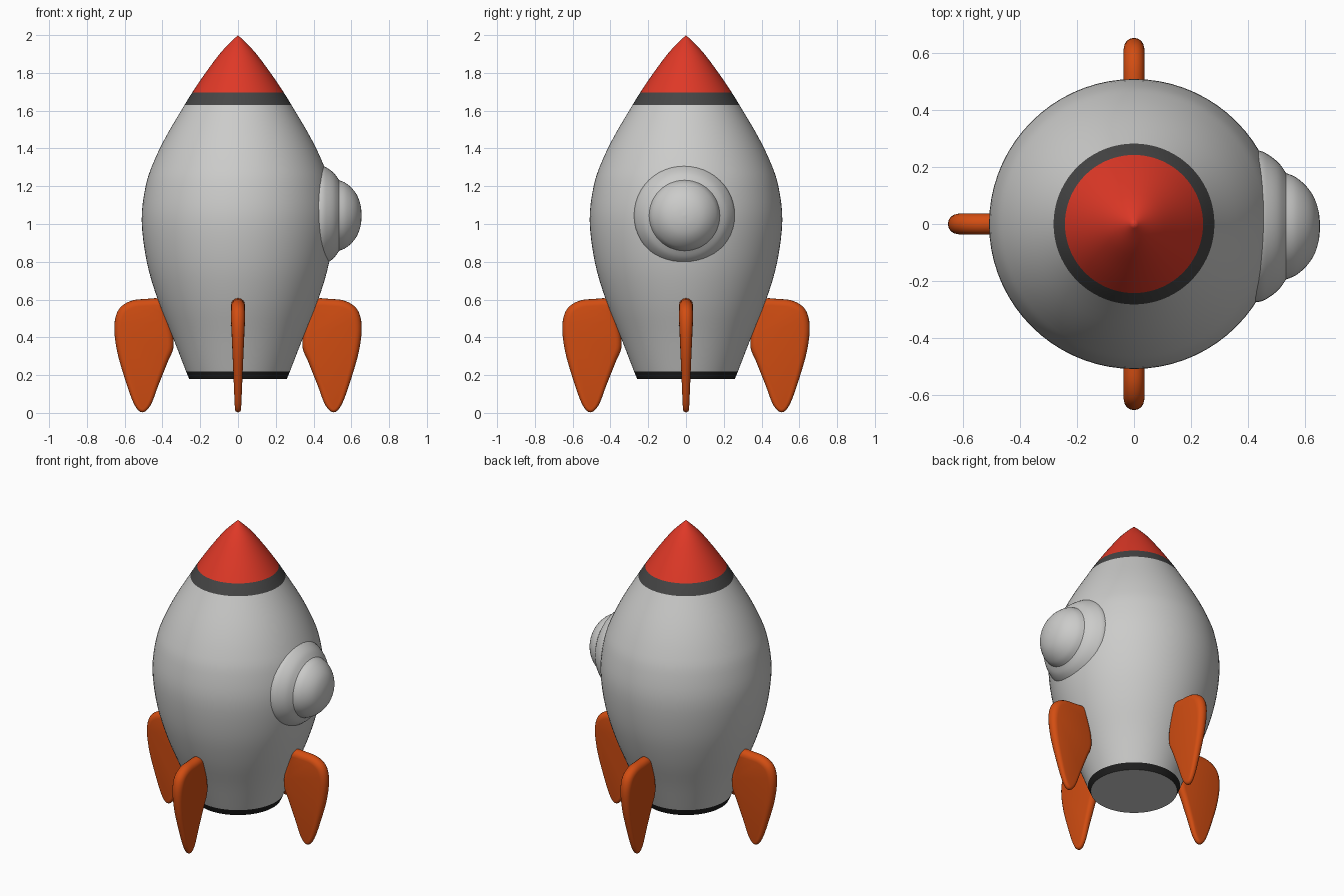
import bpy, bmesh, math
from mathutils import Vector, Matrix

if "Cube" in bpy.data.objects:
    bpy.data.objects.remove(bpy.data.objects["Cube"])


def material(name, rgb):
    m = bpy.data.materials.new(name)
    m.diffuse_color = (*rgb, 1)
    m.use_nodes = True
    m.node_tree.nodes["Principled BSDF"].inputs["Base Color"].default_value = m.diffuse_color
    return m


GREY = material("hull grey", (0.60, 0.60, 0.59))
RED = material("nose red", (0.74, 0.04, 0.02))
DARK = material("band dark grey", (0.06, 0.06, 0.06))
BLACK = material("rim black", (0.014, 0.014, 0.014))
ORANGE = material("fin orange", (0.65, 0.075, 0.006))


def spline(pts, steps, closed=False):
    """Smooth Catmull-Rom curve through 2D points."""
    n, out = len(pts), []
    get = lambda i: Vector(pts[i % n] if closed else pts[max(0, min(n - 1, i))])
    for i in range(n if closed else n - 1):
        a, b, c, d = (get(i + k) for k in (-1, 0, 1, 2))
        for s in range(steps):
            t = s / steps
            out.append(0.5 * (2 * b + (c - a) * t + (2 * a - 5 * b + 4 * c - d) * t * t
                              + (3 * b - a - 3 * c + d) * t ** 3))
    if not closed:
        out.append(get(n - 1))
    return out


def finish(bm, name, mats, angle=40):
    bmesh.ops.recalc_face_normals(bm, faces=bm.faces)
    me = bpy.data.meshes.new(name)
    bm.to_mesh(me)
    bm.free()
    for m in mats:
        me.materials.append(m)
    ob = bpy.data.objects.new(name, me)
    bpy.context.collection.objects.link(ob)
    bpy.ops.object.select_all(action='DESELECT')
    ob.select_set(True)
    bpy.context.view_layer.objects.active = ob
    bpy.ops.object.shade_smooth_by_angle(angle=math.radians(angle))
    return ob


def lathe(profile, sides):
    """Revolve (radius, height) points about z; zero radii merge to poles."""
    bm = bmesh.new()
    vs = [bm.verts.new((max(r, 0), 0, z)) for r, z in profile]
    es = [bm.edges.new(p) for p in zip(vs, vs[1:])]
    bmesh.ops.spin(bm, geom=vs + es, axis=(0, 0, 1), cent=(0, 0, 0),
                   angle=math.tau, steps=sides, use_duplicate=False)
    bmesh.ops.remove_doubles(bm, verts=bm.verts, dist=1e-5)
    return bm


# hull, with nose, band and bottom rim coloured by height
hull = [(0.258, 0.18), (0.275, 0.22), (0.345, 0.40), (0.425, 0.60), (0.483, 0.80),
        (0.51, 1.02), (0.489, 1.20), (0.45, 1.32), (0.383, 1.46), (0.283, 1.63),
        (0.243, 1.695), (0.172, 1.80), (0.085, 1.915), (0, 2.0)]
bm = lathe([Vector((0, 0.18))] + spline(hull, 4), 72)
for f in bm.faces:
    z = f.calc_center_median().z
    flat = max(v.co.z for v in f.verts) < 0.181
    f.material_index = (0 if flat else 3 if z < 0.22 else
                        1 if z > 1.695 else 2 if z > 1.63 else 0)
finish(bm, "hull", [GREY, RED, DARK, BLACK])

# round porthole on the right side: outer ring and inner dome
ring = spline([(0.268, 0.38), (0.266, 0.44), (0.25, 0.475), (0.222, 0.51), (0.187, 0.535)], 4)
dome = spline([(0.187, 0.535), (0.172, 0.57), (0.14, 0.607), (0.10, 0.634),
               (0.05, 0.65), (0, 0.655)], 4)
bm = lathe(ring + dome[1:], 48)
bmesh.ops.transform(bm, verts=bm.verts,
                    matrix=Matrix.Translation((0, -0.008, 1.045)) @ Matrix.Rotation(math.pi / 2, 4, 'Y'))
finish(bm, "porthole", [GREY], 30)

# four fins: rounded slabs that thin towards the tip
outline = [(0.40, 0.60), (0.49, 0.603), (0.57, 0.592), (0.632, 0.547), (0.655, 0.46),
           (0.642, 0.335), (0.605, 0.20), (0.552, 0.05), (0.508, 0.003), (0.463, 0.04),
           (0.42, 0.15), (0.372, 0.27), (0.343, 0.34), (0.345, 0.42), (0.37, 0.52)]


def make_fin(name, angle):
    bm = bmesh.new()
    pts = spline(outline, 4, True)
    n = len(pts)
    rings = []
    for k in range(-4, 5):
        a = k / 4 * math.pi / 2
        ring = []
        for i, p in enumerate(pts):
            half = 0.016 + 0.021 * min(1, max(0, p.y) / 0.5)
            t = (pts[(i + 1) % n] - pts[i - 1]).normalized()
            q = p + Vector((t.y, -t.x)) * half * (1 - math.cos(a))
            ring.append(bm.verts.new((q.x, half * math.sin(a), q.y)))
        rings.append(ring)
    for r0, r1 in zip(rings, rings[1:]):
        for i in range(n):
            j = (i + 1) % n
            bm.faces.new((r0[i], r0[j], r1[j], r1[i]))
    bm.faces.new(rings[0])
    bm.faces.new(rings[-1])
    bmesh.ops.transform(bm, verts=bm.verts, matrix=Matrix.Rotation(angle, 4, 'Z'))
    return finish(bm, name, [ORANGE])


for i, side in enumerate(("right", "back", "left", "front")):
    make_fin(side + "_fin", i * math.pi / 2)
